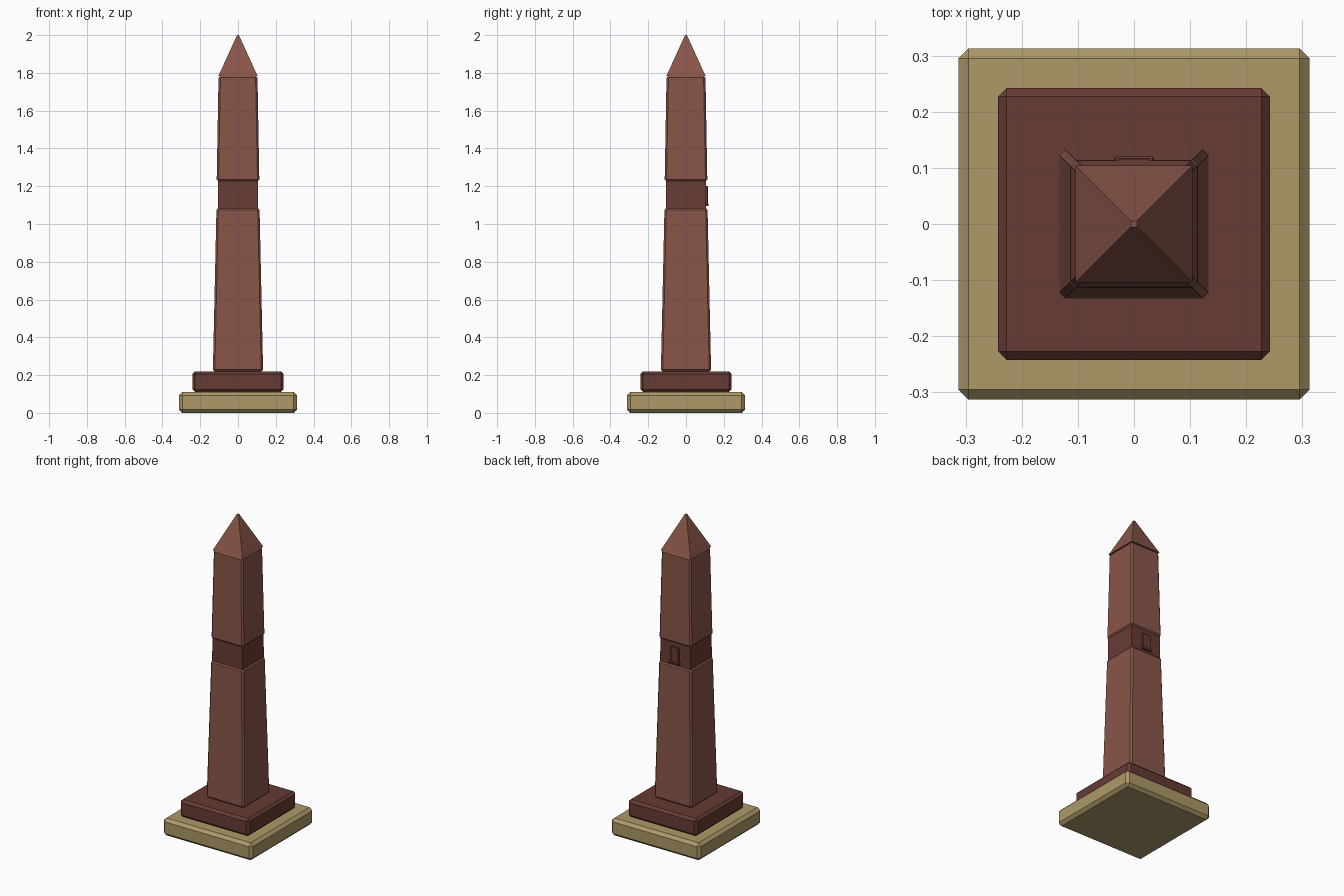
import bpy, bmesh

if "Cube" in bpy.data.objects:
    bpy.data.objects.remove(bpy.data.objects["Cube"])


def material(name, rgb):
    m = bpy.data.materials.new(name)
    m.diffuse_color = (*rgb, 1)
    m.use_nodes = True
    m.node_tree.nodes["Principled BSDF"].inputs["Base Color"].default_value = m.diffuse_color
    return m


sand = material("sandstone", (0.42, 0.32, 0.14))
dark = material("dark_granite", (0.135, 0.044, 0.033))
red = material("red_granite", (0.25, 0.092, 0.067))


def block(name, z0, z1, r0, r1, mat, bevel=0.0):
    """Square tapered block: half-width r0 at z0, r1 at z1."""
    bm = bmesh.new()
    rings = [[bm.verts.new((sx * r, sy * r, z))
              for sx, sy in ((-1, -1), (1, -1), (1, 1), (-1, 1))]
             for r, z in ((r0, z0), (r1, z1))]
    bm.faces.new(rings[0][::-1])
    bm.faces.new(rings[1])
    for i in range(4):
        j = (i + 1) % 4
        bm.faces.new((rings[0][i], rings[0][j], rings[1][j], rings[1][i]))
    if bevel:
        bmesh.ops.bevel(bm, geom=bm.edges[:], offset=bevel, segments=1,
                        affect='EDGES', profile=0.5)
    mesh = bpy.data.meshes.new(name)
    bm.to_mesh(mesh)
    bm.free()
    ob = bpy.data.objects.new(name, mesh)
    bpy.context.collection.objects.link(ob)
    mesh.materials.append(mat)
    return ob


def box(name, x, y0, y1, z0, z1, mat, bevel):
    """Box centred on x = 0, shaped from a unit block."""
    ob = block(name, -0.5, 0.5, 0.5, 0.5, mat)
    for v in ob.data.vertices:
        v.co = (v.co.x * 2 * x, y0 + (v.co.y + 0.5) * (y1 - y0),
                z0 + (v.co.z + 0.5) * (z1 - z0))
    mod = ob.modifiers.new("bevel", 'BEVEL')
    mod.width, mod.segments = bevel, 1
    return ob


# stepped base
block("foundation_slab", 0.0, 0.11, 0.313, 0.313, sand, 0.018)
block("plinth", 0.11, 0.22, 0.242, 0.242, dark, 0.015)

# tapered shaft in two parts, split by a recessed band
block("lower_shaft", 0.22, 1.085, 0.133, 0.114, red, 0.01)
block("recessed_band", 1.07, 1.24, 0.107, 0.105, dark)
block("upper_shaft", 1.225, 1.785, 0.113, 0.103, red, 0.01)

# pointed cap
block("pyramid_cap", 1.783, 2.0, 0.104, 0.005, red)

# small door panel and sill on the back of the band
box("door_panel", 0.028, 0.1, 0.116, 1.1, 1.2, dark, 0.003)
box("door_sill", 0.036, 0.1, 0.12, 1.095, 1.11, dark, 0.003)
